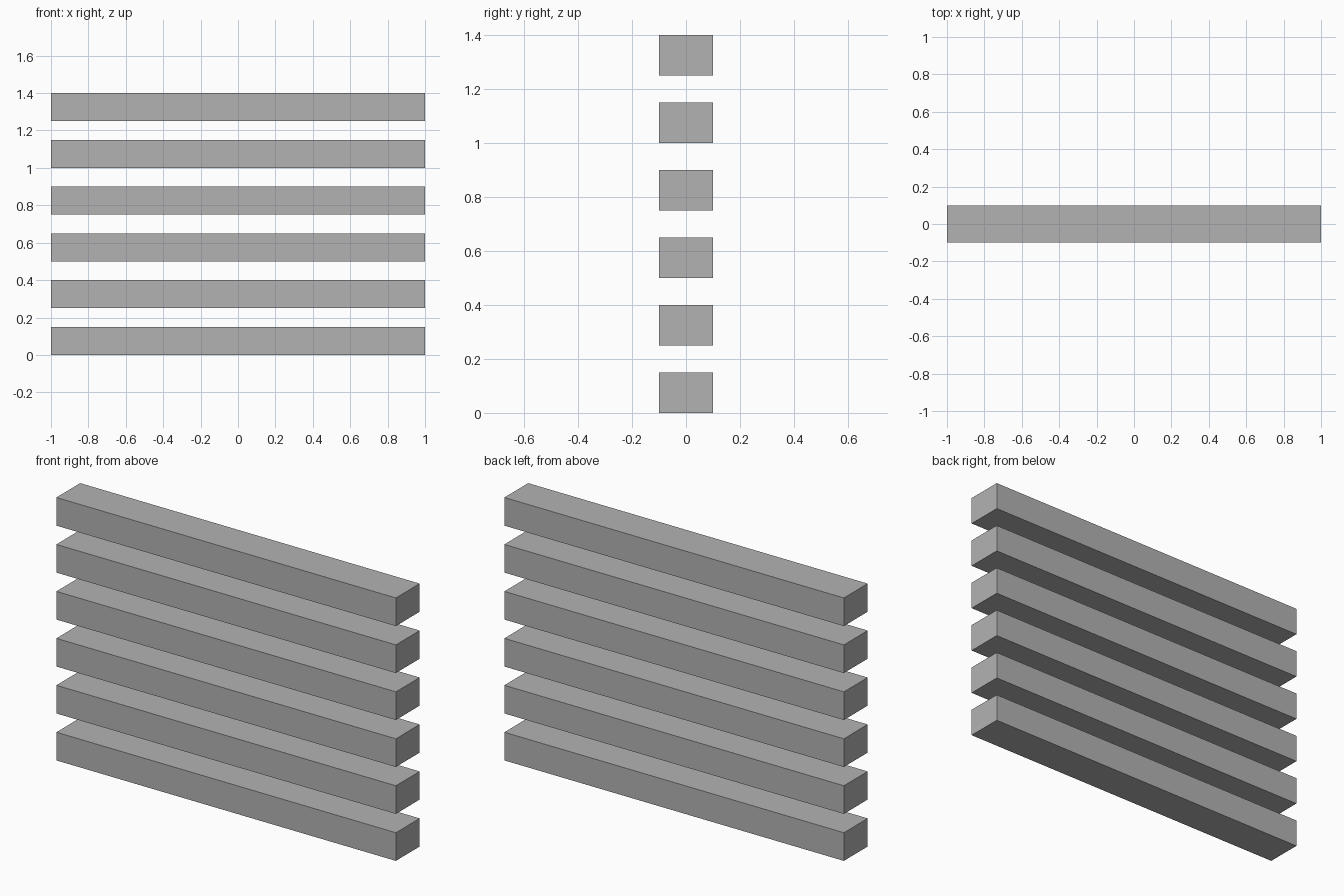
import bpy

# Remove the default cube
default = bpy.data.objects.get("Cube")
if default:
    bpy.data.objects.remove(default, do_unlink=True)

LENGTH, DEPTH, HEIGHT = 2.0, 0.2, 0.15
SPACING = 0.25
COUNT = 6

# Plain grey
GREY = (0.45, 0.45, 0.45, 1.0)
grey = bpy.data.materials.new("grey")
grey.use_nodes = True
grey.diffuse_color = GREY
grey.node_tree.nodes["Principled BSDF"].inputs["Base Color"].default_value = GREY


def add_slat(index):
    """One horizontal slat, resting at its step in the stack."""
    bpy.ops.mesh.primitive_cube_add(
        size=1, location=(0, 0, index * SPACING + HEIGHT / 2))
    slat = bpy.context.object
    slat.name = f"slat_{index + 1}"
    slat.scale = (LENGTH, DEPTH, HEIGHT)
    bpy.ops.object.transform_apply(location=False, rotation=False, scale=True)
    slat.data.materials.append(grey)


# Stack of evenly spaced slats
for i in range(COUNT):
    add_slat(i)
